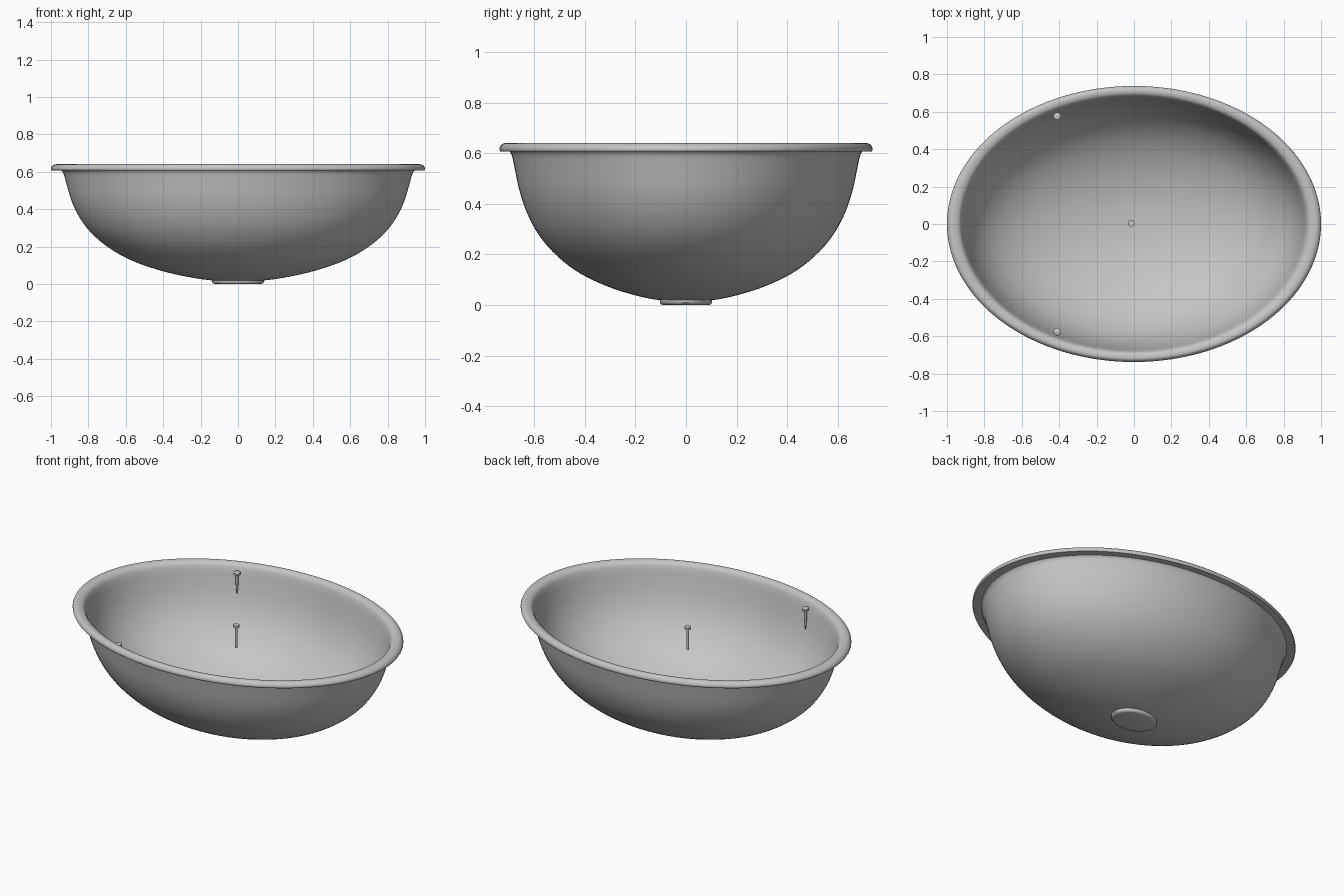
import bpy, bmesh, math
from mathutils import Vector

cube = bpy.data.objects.get("Cube")
if cube:
    bpy.data.objects.remove(cube, do_unlink=True)

grey = bpy.data.materials.new("Satin grey")
grey.use_nodes = True
colour = (0.56, 0.56, 0.56, 1)
grey.diffuse_color = colour
grey.node_tree.nodes["Principled BSDF"].inputs["Base Color"].default_value = colour


def smooth_curve(points, steps=4):
    """Catmull-Rom curve through (radius, height) points."""
    p = [Vector(q) for q in points]
    p = [2 * p[0] - p[1]] + p + [2 * p[-1] - p[-2]]
    out = []
    for a, b, c, d in zip(p, p[1:], p[2:], p[3:]):
        for i in range(steps):
            t = i / steps
            out.append((2 * b + (c - a) * t + (2 * a - 5 * b + 4 * c - d) * t ** 2
                        + (3 * b - a - 3 * c + d) * t ** 3) / 2)
    return out + [p[-2]]


def lathe(name, profile, segments, depth=1.0, location=(0, 0, 0)):
    """Turn a profile about z, then squash it in y."""
    bm = bmesh.new()
    verts = [bm.verts.new((max(r, 0), 0, z)) for r, z in profile]
    edges = [bm.edges.new(pair) for pair in zip(verts, verts[1:])]
    bmesh.ops.spin(bm, geom=verts + edges, cent=(0, 0, 0), axis=(0, 0, 1),
                   angle=math.tau, steps=segments)
    bmesh.ops.remove_doubles(bm, verts=bm.verts, dist=0.0002)
    bmesh.ops.scale(bm, vec=(1, depth, 1), verts=bm.verts)
    bmesh.ops.recalc_face_normals(bm, faces=bm.faces)
    mesh = bpy.data.meshes.new(name)
    bm.to_mesh(mesh)
    bm.free()
    mesh.materials.append(grey)
    obj = bpy.data.objects.new(name, mesh)
    obj.location = location
    bpy.context.collection.objects.link(obj)
    bpy.ops.object.select_all(action='DESELECT')
    obj.select_set(True)
    bpy.context.view_layer.objects.active = obj
    bpy.ops.object.shade_smooth_by_angle(angle=math.radians(40))


OVAL = 0.738  # width of the basin relative to its length

# Oval bowl with tapered walls, flaring under a flat-bottomed rounded rim
outside = smooth_curve([(0, 0.012), (0.14, 0.019), (0.27, 0.038), (0.42, 0.073),
                        (0.57, 0.126), (0.69, 0.193), (0.785, 0.273), (0.85, 0.36),
                        (0.892, 0.45), (0.917, 0.535), (0.933, 0.59), (0.945, 0.607)])
rim = smooth_curve([(0.996, 0.607), (1.0, 0.615), (0.996, 0.627), (0.982, 0.638),
                    (0.963, 0.64), (0.942, 0.635), (0.927, 0.622), (0.915, 0.592),
                    (0.901, 0.535), (0.876, 0.452), (0.835, 0.366), (0.773, 0.284),
                    (0.68, 0.205), (0.563, 0.14), (0.415, 0.086), (0.26, 0.051),
                    (0.13, 0.035), (0, 0.03)])
lathe("basin", outside + rim, 128, OVAL)

# Flat oval foot around the drain
lathe("drain_foot", [(0, 0), (0.122, 0), (0.134, 0.003), (0.14, 0.01), (0.14, 0.019),
                     (0, 0.02)], 64, OVAL)

# Centre pin with a flat head and blunt end
lathe("centre_pin", [(0, 0.465), (0.007, 0.465), (0.007, 0.587), (0.018, 0.592),
                     (0.018, 0.606), (0, 0.607)], 20, location=(-0.015, 0.004, 0))

# Pair of pointed fixing screws
for side, name in ((1, "back_screw"), (-1, "front_screw")):
    lathe(name, [(0, 0.465), (0.006, 0.50), (0.009, 0.575), (0.01, 0.586), (0.02, 0.593),
                 (0.02, 0.604), (0.014, 0.608), (0, 0.609)], 20,
          location=(-0.41, side * 0.576, 0))
